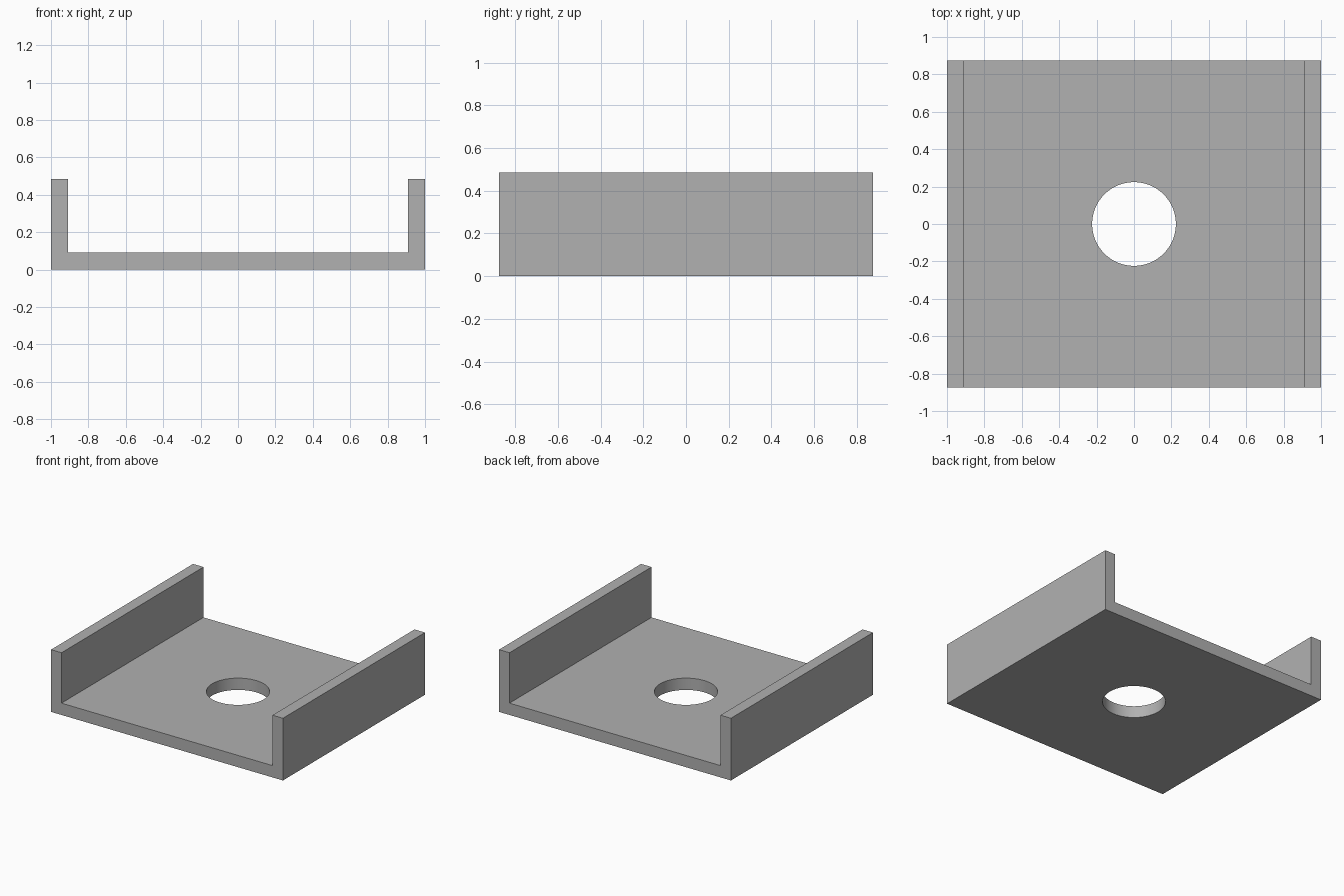
import bpy
import bmesh

cube = bpy.data.objects.get("Cube")
if cube:
    bpy.data.objects.remove(cube, do_unlink=True)

HALF_WIDTH, HALF_DEPTH, HEIGHT = 1.0, 0.875, 0.485
WALL, FLOOR, HOLE_RADIUS = 0.09, 0.092, 0.224

# Plain grey material
grey = bpy.data.materials.new("plain_grey")
grey.use_nodes = True
colour = (0.44, 0.44, 0.44, 1)
grey.diffuse_color = colour
grey.node_tree.nodes["Principled BSDF"].inputs["Base Color"].default_value = colour

# U-shaped profile, mirrored about the centre and extruded front to back
right_half = [(HALF_WIDTH, 0), (HALF_WIDTH, HEIGHT),
              (HALF_WIDTH - WALL, HEIGHT), (HALF_WIDTH - WALL, FLOOR)]
profile = right_half + [(-x, z) for x, z in reversed(right_half)]
bm = bmesh.new()
face = bm.faces.new([bm.verts.new((x, -HALF_DEPTH, z)) for x, z in profile])
extruded = bmesh.ops.extrude_face_region(bm, geom=[face])["geom"]
moved = [v for v in extruded if isinstance(v, bmesh.types.BMVert)]
bmesh.ops.translate(bm, verts=moved, vec=(0, 2 * HALF_DEPTH, 0))
bmesh.ops.recalc_face_normals(bm, faces=bm.faces)
mesh = bpy.data.meshes.new("channel_bracket")
bm.to_mesh(mesh)
bm.free()
mesh.materials.append(grey)
bracket = bpy.data.objects.new("channel_bracket", mesh)
bpy.context.collection.objects.link(bracket)

# Round hole through the floor
bpy.ops.mesh.primitive_cylinder_add(vertices=64, radius=HOLE_RADIUS,
                                    depth=0.6, location=(0, 0, 0))
cutter = bpy.context.object
cutter.name = "hole_cutter"
cutter.hide_render = True
cutter.data.materials.append(grey)
cut = bracket.modifiers.new("round_hole", "BOOLEAN")
cut.operation = "DIFFERENCE"
cut.solver = "EXACT"
cut.object = cutter

bpy.ops.object.select_all(action="DESELECT")
bracket.select_set(True)
bpy.context.view_layer.objects.active = bracket
bpy.ops.object.modifier_apply(modifier=cut.name)
bpy.data.objects.remove(cutter, do_unlink=True)
bpy.ops.object.shade_smooth_by_angle()
